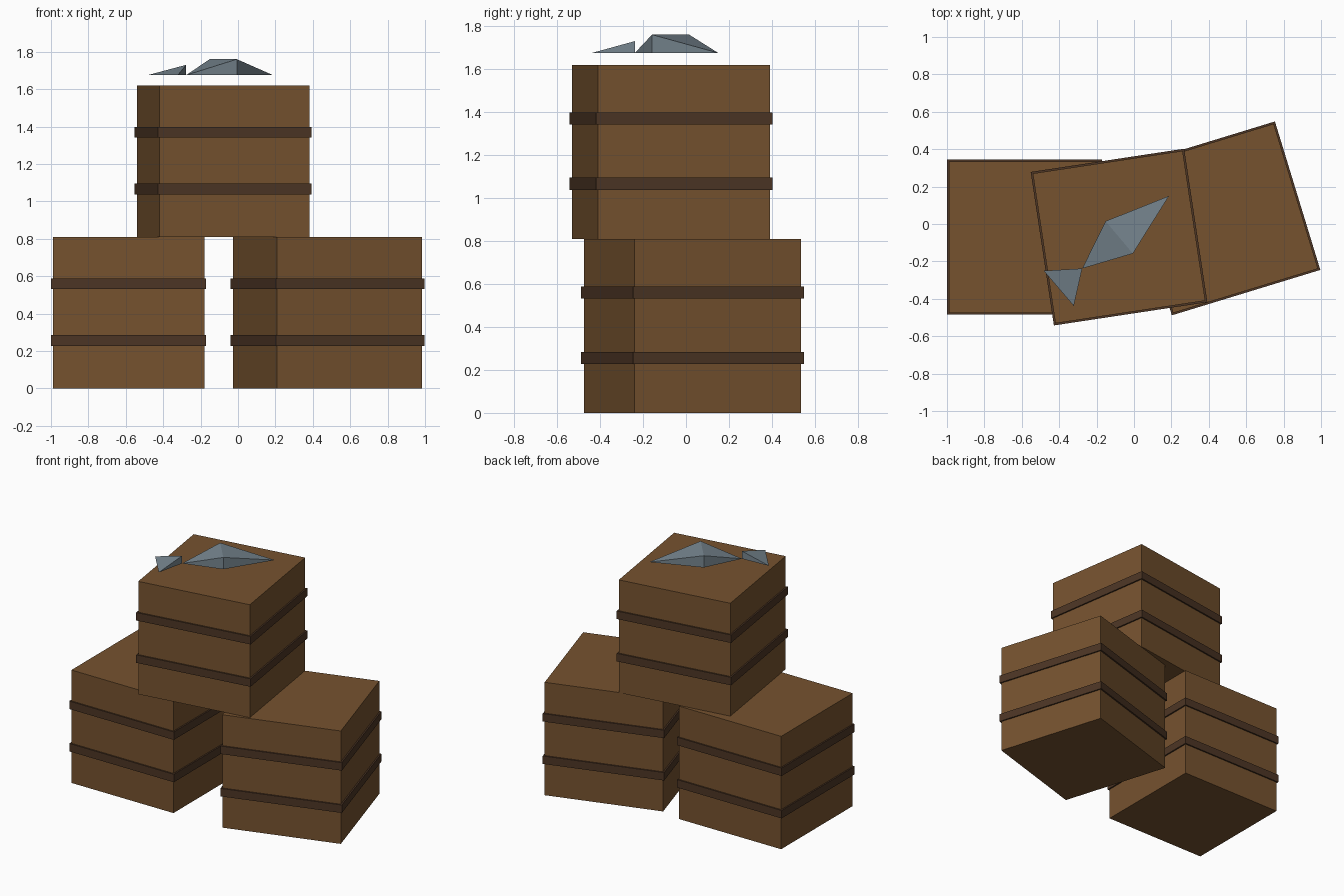
import bpy
import bmesh
from math import radians
from mathutils import Matrix

old = bpy.data.objects.get("Cube")
if old:
    bpy.data.objects.remove(old)


def material(name, rgb):
    mat = bpy.data.materials.new(name)
    mat.use_nodes = True
    colour = (*rgb, 1)
    mat.diffuse_color = colour
    mat.node_tree.nodes["Principled BSDF"].inputs["Base Color"].default_value = colour
    return mat


WOOD = material("brown wood", (0.18, 0.085, 0.028))
BAND = material("dark wood band", (0.073, 0.036, 0.018))
FISH = material("fish grey", (0.18, 0.232, 0.27))

SIZE = 0.81
BAND_SIZE = 0.83
BAND_HEIGHT = 0.057


def add_object(name, bm, mat):
    bmesh.ops.recalc_face_normals(bm, faces=bm.faces)
    mesh = bpy.data.meshes.new(name)
    bm.to_mesh(mesh)
    bm.free()
    mesh.materials.append(mat)
    obj = bpy.data.objects.new(name, mesh)
    bpy.context.collection.objects.link(obj)
    return obj


def box(name, centre, dims, turn, mat):
    bm = bmesh.new()
    bmesh.ops.create_cube(bm, size=1, matrix=Matrix.Diagonal((*dims, 1)))
    obj = add_object(name, bm, mat)
    obj.location = centre
    obj.rotation_euler.z = radians(turn)


def hull(name, points, mat):
    bm = bmesh.new()
    verts = [bm.verts.new(p) for p in points]
    bmesh.ops.convex_hull(bm, input=verts)
    add_object(name, bm, mat)


# Crates, each wrapped by two bands
def crate(name, x, y, base, turn):
    box(name, (x, y, base + SIZE / 2), (SIZE, SIZE, SIZE), turn, WOOD)
    for label, height in (("lower", 0.256), ("upper", 0.56)):
        box(f"{name}_{label}_band", (x, y, base + height),
            (BAND_SIZE, BAND_SIZE, BAND_HEIGHT), turn, BAND)


crate("right_crate", -0.585, -0.07, 0, 0)
crate("left_crate", 0.478, 0.03, 0, 17)
crate("top_crate", -0.08, -0.07, SIZE, 8.6)

# Fish: a wedge body with a cross ridge, and a small tail fin
LOW, RIDGE, FIN = 1.675, 1.76, 1.73
side_a, side_b = (-0.152, 0.015), (-0.006, -0.158)
nose, joint = (0.187, 0.15), (-0.277, -0.238)
hull("fish_body", [(*nose, LOW), (*joint, LOW), (*side_a, LOW), (*side_b, LOW),
                   (*side_a, RIDGE), (*side_b, RIDGE)], FISH)
hull("fish_tail", [(*joint, LOW), (*joint, FIN),
                   (-0.483, -0.25, LOW), (-0.322, -0.438, LOW)], FISH)
